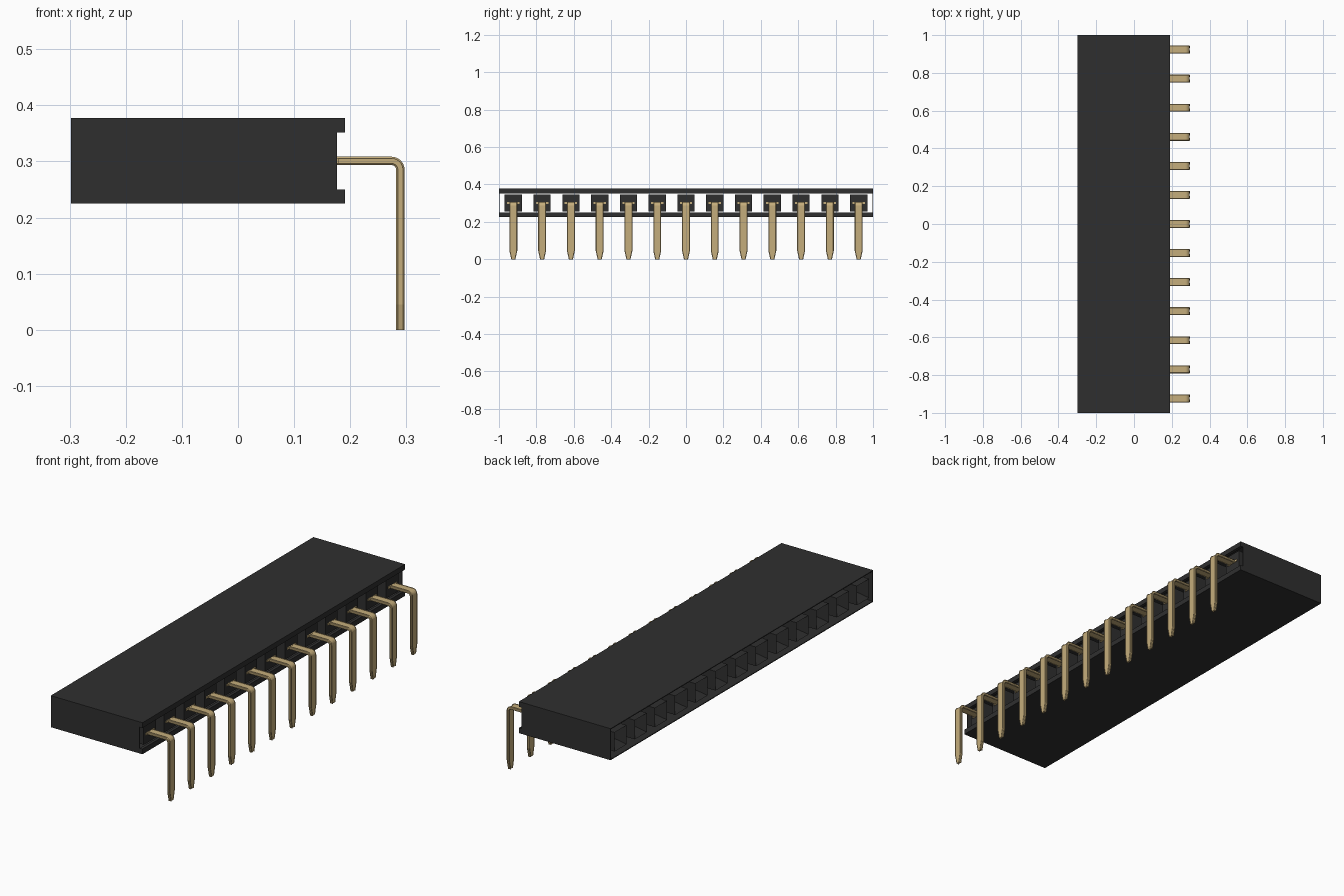
import bpy, bmesh, math

cube = bpy.data.objects.get("Cube")
if cube:
    bpy.data.objects.remove(cube, do_unlink=True)

PINS, PITCH = 13, 2 / 13
X0, X1, LIP = -0.298, 0.176, 0.191
Z0, Z1, MID = 0.225, 0.377, 0.301
WALL, RAIL = 0.004, 0.025


def material(name, rgb, rough):
    m = bpy.data.materials.new(name)
    m.use_nodes = True
    m.diffuse_color = (*rgb, 1)
    bsdf = m.node_tree.nodes["Principled BSDF"]
    bsdf.inputs["Base Color"].default_value = (*rgb, 1)
    bsdf.inputs["Roughness"].default_value = rough
    return m


black = material("black plastic", (0.028, 0.028, 0.028), 0.6)
gold = material("gold metal", (0.56, 0.42, 0.2), 0.5)


def loft(name, rings, mat):
    """Skin a closed solid over rings with equal point counts."""
    bm = bmesh.new()
    loops = [[bm.verts.new(p) for p in ring] for ring in rings]
    n = len(loops[0])
    for a, b in zip(loops, loops[1:]):
        for i in range(n):
            j = (i + 1) % n
            bm.faces.new((a[i], a[j], b[j], b[i]))
    bm.faces.new(loops[0][::-1])
    bm.faces.new(loops[-1])
    bmesh.ops.recalc_face_normals(bm, faces=bm.faces)
    mesh = bpy.data.meshes.new(name)
    bm.to_mesh(mesh)
    bm.free()
    mesh.materials.append(mat)
    obj = bpy.data.objects.new(name, mesh)
    bpy.context.collection.objects.link(obj)
    return obj


def extrude_y(name, profile, y0, y1, mat):
    return loft(name, [[(x, y, z) for x, z in profile] for y in (y0, y1)], mat)


def square(x, y, half):
    return [(x, y + a * half, MID + b * half)
            for a, b in ((-1, -1), (1, -1), (1, 1), (-1, 1))]


# Top and bottom plates, each with a lip along the pin side
for name, z, s in (("top_plate", Z1, -1), ("bottom_plate", Z0, 1)):
    profile = [(X0, z), (LIP, z), (LIP, z + s * RAIL), (X1, z + s * RAIL),
               (X1, z + s * WALL), (X0, z + s * WALL)]
    extrude_y(name, profile, -1, 1, black)

# Thin end walls
for name, s in (("front_end_wall", -1), ("back_end_wall", 1)):
    extrude_y(name, [(X0, Z0), (X1, Z0), (X1, Z1), (X0, Z1)],
              s, s * (1 - WALL), black)


def pin_rings(y):
    """Chamfered strip that runs outward, bends down and tapers to a tip."""
    wide, thick, cut, radius = 0.021, 0.0075, 0.003, 0.016
    px, pz = 0.2895, MID
    stations = [(0.1, pz, 0, wide)]
    for k in range(7):
        a = k * math.pi / 12
        stations.append((px - radius + radius * math.sin(a),
                         pz - radius + radius * math.cos(a), a, wide))
    down = math.pi / 2
    stations += [(px, 0.045, down, wide), (px, 0, down, 0.011)]
    for x, z, a, w in stations:
        section = []
        for u, v in ((-1, -1), (1, -1), (1, 1), (-1, 1)):
            corner = [(u * w, v * (thick - cut)), (u * (w - cut), v * thick)]
            section += corner if u * v < 0 else corner[::-1]
        yield [(x + t * math.sin(a), y + s, z + t * math.cos(a))
               for s, t in section]


# Sockets with funnel mouths, contact shoulders and bent pins
for i in range(PINS):
    y = (i - (PINS - 1) / 2) * PITCH
    tag = f"_{i + 1}"
    loft("socket" + tag, [square(X1, y, 0.046), square(X0, y, 0.046),
                          square(X0 + 0.04, y, 0.025),
                          square(0.1, y, 0.025)], black)
    extrude_y("contact_shoulder" + tag,
              [(0.15, MID - 0.005), (0.18, MID - 0.005),
               (0.18, MID + 0.005), (0.15, MID + 0.005)],
              y - 0.033, y + 0.033, gold)
    loft("pin" + tag, list(pin_rings(y)), gold)
